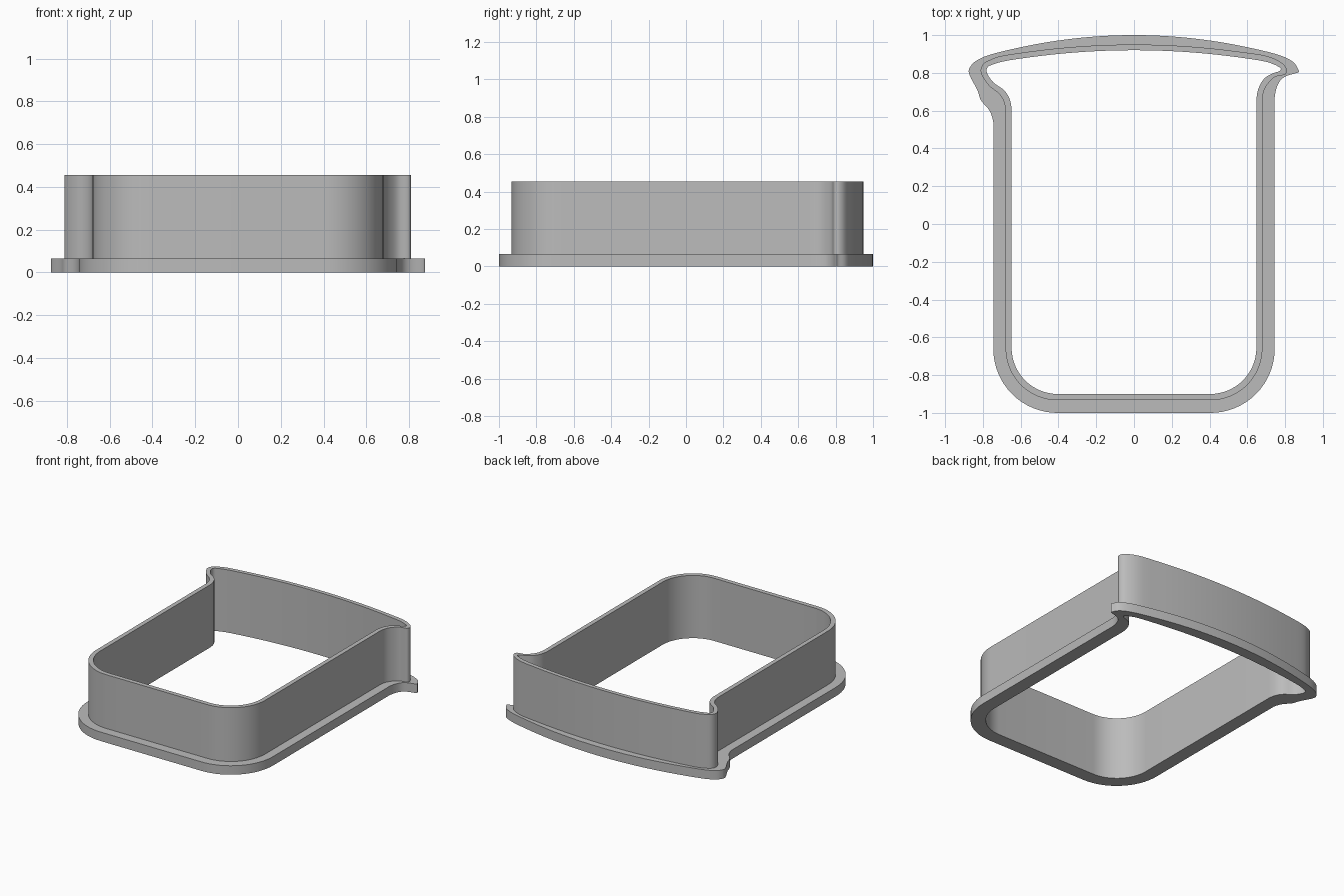
import bpy, bmesh
from math import sin, cos, pi
from mathutils import Vector

if "Cube" in bpy.data.objects:
    bpy.data.objects.remove(bpy.data.objects["Cube"], do_unlink=True)

WALL_TOP, FLANGE_TOP = 0.455, 0.065

grey = bpy.data.materials.new("plain grey")
grey.use_nodes = True
grey.diffuse_color = (0.5, 0.5, 0.5, 1)
grey.node_tree.nodes["Principled BSDF"].inputs["Base Color"].default_value = (0.5, 0.5, 0.5, 1)


def spline(points, steps=6):
    """Smooth open curve through the points (Catmull-Rom), straight at both ends."""
    lead = Vector((0, -0.06))
    p = [points[0] + lead] + points + [points[-1] + lead]
    out = []
    for a, b, c, d in zip(p, p[1:], p[2:], p[3:]):
        for i in range(steps):
            t = i / steps
            out.append(0.5 * (2 * b + (c - a) * t + (2 * a - 5 * b + 4 * c - d) * t ** 2
                              + (3 * b - a - 3 * c + d) * t ** 3))
    return out + [points[-1]]


def outline(half, bottom, radius, apex, right, left):
    """Closed beaker outline: rounded base, straight sides, flared lips and bowed top."""
    loop = []
    for side, start in ((-1, pi), (1, 1.5 * pi)):
        for i in range(17):
            a = start + i / 16 * pi / 2
            loop.append(Vector((side * (half - radius) + radius * cos(a),
                                bottom + radius + radius * sin(a))))
    right, left = [Vector(p) for p in right], [Vector(p) for p in left]
    bow = []
    for i in range(1, 10):
        p = right[-1].lerp(left[-1], i / 10)
        u = i / 5 - 1
        bow.append(Vector((p.x, p.y + (apex - right[-1].y) * (1 - u * u))))
    return loop + spline(right + bow + left[::-1])


def strip(name, rings):
    """Skin a series of (outline, height) rings."""
    bm = bmesh.new()
    rows = [[bm.verts.new((p.x, p.y, z)) for p in loop] for loop, z in rings]
    for low, high in zip(rows, rows[1:]):
        for i in range(len(low)):
            j = (i + 1) % len(low)
            bm.faces.new((low[j], low[i], high[i], high[j]))
    mesh = bpy.data.meshes.new(name)
    bm.to_mesh(mesh)
    bm.free()
    mesh.materials.append(grey)
    obj = bpy.data.objects.new(name, mesh)
    bpy.context.collection.objects.link(obj)
    bpy.ops.object.select_all(action="DESELECT")
    obj.select_set(True)
    bpy.context.view_layer.objects.active = obj
    bpy.ops.object.shade_smooth_by_angle(angle=0.6)


# Outlines: lip points run from the straight side up to the bowed top
inner = outline(
    0.648, -0.9, 0.245, 0.92,
    [(.648, .66), (.66, .72), (.69, .77), (.73, .795), (.77, .81), (.775, .825), (.74, .845), (.68, .863)],
    [(-.648, .61), (-.66, .665), (-.69, .71), (-.745, .75), (-.778, .8), (-.775, .83), (-.745, .845), (-.68, .863)])
outer = outline(
    0.68, -0.933, 0.275, 0.95,
    [(.68, .66), (.69, .71), (.715, .75), (.75, .78), (.8, .792), (.808, .82), (.78, .855), (.7, .89)],
    [(-.68, .6), (-.69, .65), (-.715, .69), (-.77, .735), (-.81, .8), (-.8, .845), (-.76, .87), (-.7, .89)])
rim = outline(
    0.745, -1.0, 0.34, 1.0,
    [(.745, .67), (.755, .72), (.775, .76), (.81, .785), (.87, .803), (.868, .82), (.84, .86), (.76, .897)],
    [(-.745, .54), (-.765, .6), (-.81, .655), (-.83, .71), (-.873, .795), (-.865, .835), (-.83, .867), (-.76, .897)])

# Thin upright wall, open below where the flange closes it
strip("cutter_wall", [(inner, 0), (inner, WALL_TOP), (outer, WALL_TOP), (outer, FLANGE_TOP)])

# Wide base flange with its underside
strip("base_flange", [(outer, FLANGE_TOP), (rim, FLANGE_TOP), (rim, 0), (inner, 0)])
